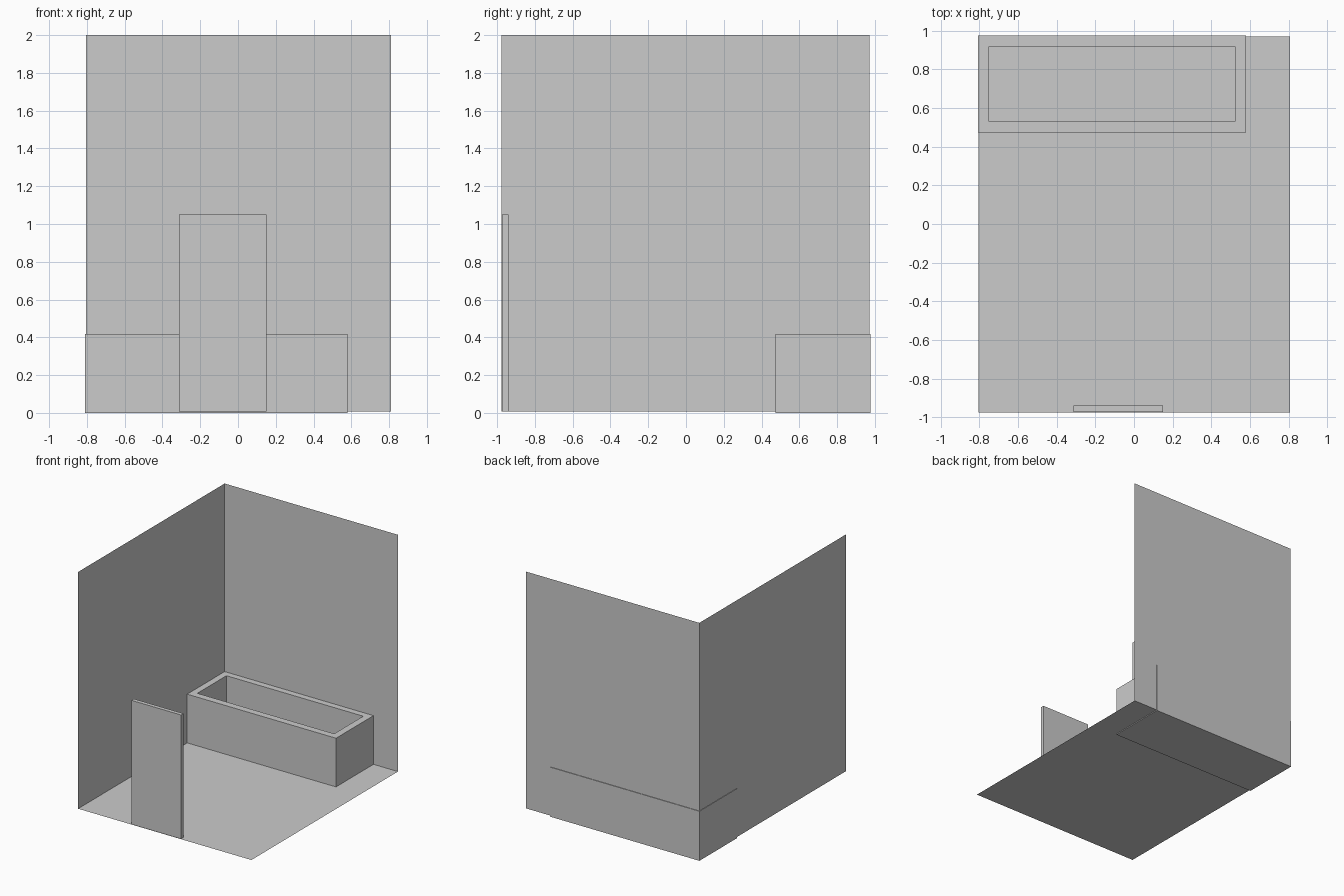
import bpy
import bmesh

if "Cube" in bpy.data.objects:
    bpy.data.objects.remove(bpy.data.objects["Cube"])


def make_object(name, bm):
    mesh = bpy.data.meshes.new(name)
    bm.to_mesh(mesh)
    bm.free()
    obj = bpy.data.objects.new(name, mesh)
    bpy.context.collection.objects.link(obj)
    return obj


def box_bmesh(lo, hi):
    bm = bmesh.new()
    bmesh.ops.create_cube(bm, size=1)
    for v in bm.verts:
        v.co = [(a + b) / 2 + c * (b - a) for a, b, c in zip(lo, hi, v.co)]
    bm.normal_update()
    return bm


def face_towards(bm, axis, sign):
    return next(f for f in bm.faces if f.normal[axis] * sign > 0.9)


# Room shell: floor, left wall and back wall as single sheets
bm = box_bmesh((-0.805, -0.977, 0.007), (0.809, 0.972, 2.0))
open_sides = [face_towards(bm, 2, 1), face_towards(bm, 0, 1), face_towards(bm, 1, -1)]
bmesh.ops.delete(bm, geom=open_sides, context='FACES')
bmesh.ops.reverse_faces(bm, faces=bm.faces)
make_object("room_shell", bm)

# Bathtub: box with an inset rim and a sunken basin, poking just past the walls
bm = box_bmesh((-0.809, 0.474, 0.0), (0.581, 0.977, 0.417))
top = face_towards(bm, 2, 1)
bmesh.ops.inset_region(bm, faces=[top], thickness=0.058, use_even_offset=True)
basin = bmesh.ops.extrude_discrete_faces(bm, faces=[top])["faces"][0]
bmesh.ops.translate(bm, verts=basin.verts, vec=(0, 0, -0.357))
bmesh.ops.recalc_face_normals(bm, faces=bm.faces)
make_object("bathtub", bm)

# Door: thin upright panel at the front edge
make_object("door", box_bmesh((-0.312, -0.973, 0.007), (0.150, -0.940, 1.05)))
